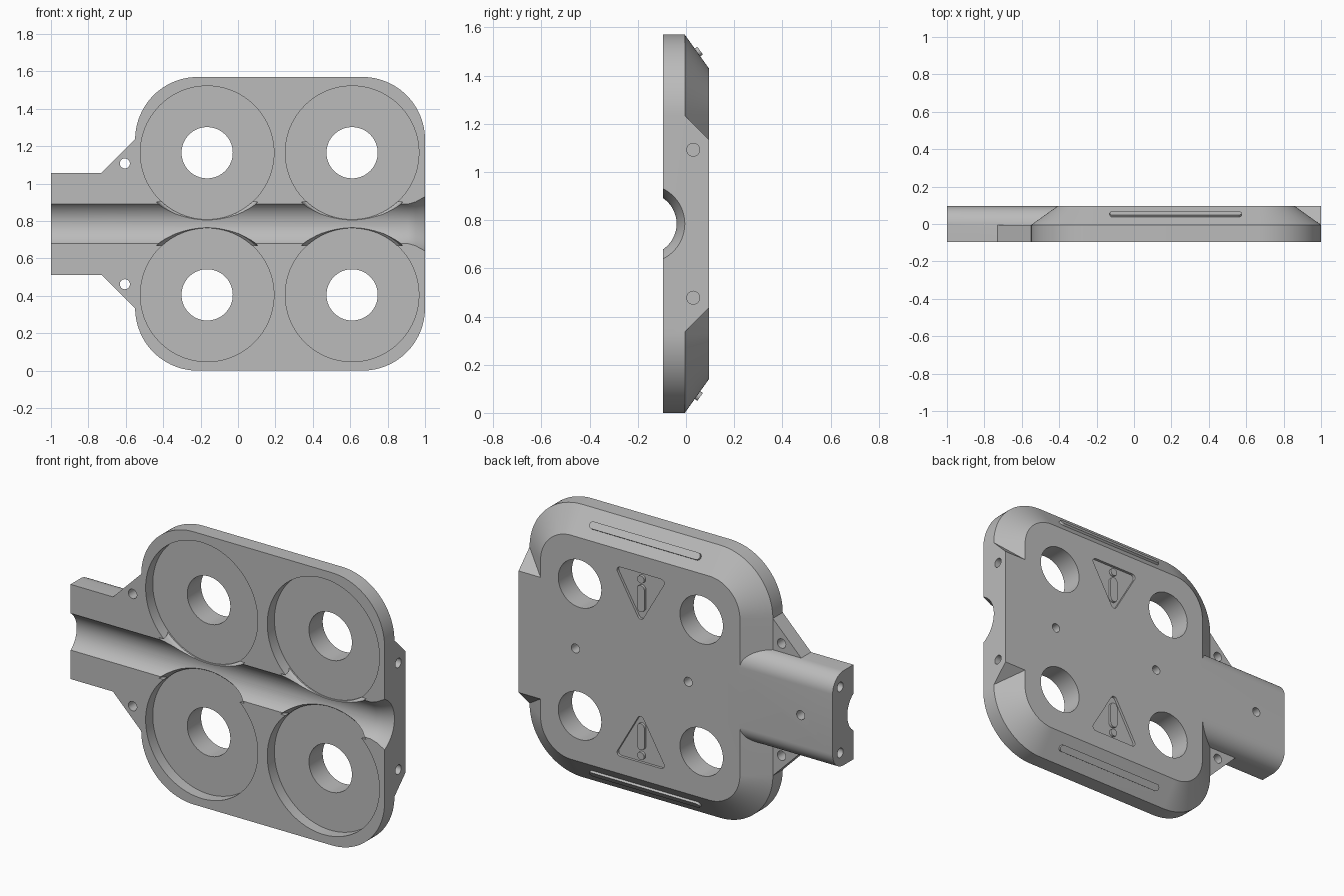
import bpy, bmesh, math
from mathutils import Vector

cube = bpy.data.objects.get("Cube")
if cube:
    bpy.data.objects.remove(cube, do_unlink=True)

MID_Z, MID_X = 0.785, 0.2225      # symmetry height, body centre
FRONT, STEP, BACK = -0.095, -0.005, 0.095

grey = bpy.data.materials.new("plain grey")
grey.use_nodes = True
grey.diffuse_color = (0.5, 0.5, 0.5, 1)
grey.node_tree.nodes["Principled BSDF"].inputs["Base Color"].default_value = (0.5, 0.5, 0.5, 1)


def arc(u, v, r, a0, a1, n):
    return [(u + r * math.cos(math.radians(a0 + (a1 - a0) * i / n)),
             v + r * math.sin(math.radians(a0 + (a1 - a0) * i / n))) for i in range(n + 1)]


def circle(u, v, r, n=64):
    return arc(u, v, r, 0, 360, n)[:-1]


def rounded(corners, r, n=8):
    """Outline around counter-clockwise corner centres, offset by r."""
    pts = []
    for i, (u, v) in enumerate(corners):
        pu, pv = corners[i - 1]
        nu, nv = corners[(i + 1) % len(corners)]
        a0 = math.degrees(math.atan2(v - pv, u - pu)) - 90
        a1 = math.degrees(math.atan2(nv - v, nu - u)) - 90
        pts += arc(u, v, r, a0, a0 + (a1 - a0) % 360, n)
    return pts


def along_y(pts, y):
    return [Vector((u, y, v)) for u, v in pts]


def along_x(pts, x):
    return [Vector((x, u, v)) for u, v in pts]


def loft(name, rings):
    """Closed solid through matching rings of points."""
    bm = bmesh.new()
    loops = [[bm.verts.new(p) for p in ring] for ring in rings]
    for a, b in zip(loops, loops[1:]):
        for i in range(len(a)):
            bm.faces.new((a[i - 1], a[i], b[i], b[i - 1]))
    bm.faces.new(loops[0])
    bm.faces.new(loops[-1])
    bmesh.ops.recalc_face_normals(bm, faces=bm.faces)
    mesh = bpy.data.meshes.new(name)
    bm.to_mesh(mesh)
    bm.free()
    mesh.materials.append(grey)
    obj = bpy.data.objects.new(name, mesh)
    bpy.context.collection.objects.link(obj)
    return obj


def prism_y(name, pts, y0, y1):
    return loft(name, [along_y(pts, y0), along_y(pts, y1)])


def prism_x(name, pts, x0, x1):
    return loft(name, [along_x(pts, x0), along_x(pts, x1)])


def combine(target, tool, operation):
    mod = target.modifiers.new(tool.name, 'BOOLEAN')
    mod.operation, mod.solver, mod.object = operation, 'EXACT', tool
    bpy.context.view_layer.objects.active = target
    bpy.ops.object.modifier_apply(modifier=mod.name)
    bpy.data.objects.remove(tool, do_unlink=True)


# Rounded plate with a sloped rim at the back
x0, x1, z0, z1, R, inset = -0.55, 1.0, 0.0, 1.57, 0.335, 0.14
centres = [(x0 + R, z0 + R), (x1 - R, z0 + R), (x1 - R, z1 - R), (x0 + R, z1 - R)]
outer = rounded(centres, R, 24)
inner = rounded(centres, R - inset, 24)
body = loft("pad_housing", [along_y(outer, FRONT), along_y(outer, STEP), along_y(inner, BACK)])


def add(tool):
    combine(body, tool, 'UNION')


def cut(tool):
    combine(body, tool, 'DIFFERENCE')


# Cable neck with rounded back edges
h = 0.2725
neck = [(FRONT, MID_Z - h)] + arc(STEP, MID_Z - h + 0.1, 0.1, -90, 0, 12) \
    + arc(STEP, MID_Z + h - 0.1, 0.1, 0, 90, 12) + [(FRONT, MID_Z + h)]
add(prism_x("neck", neck, -1, -0.3))

# Gussets between neck and plate
half = [(-0.73, 0.2725), (-0.55, 0.4525), (-0.4, 0.4525)]
gusset = [(x, MID_Z + z) for x, z in half] + [(x, MID_Z - z) for x, z in reversed(half)]
add(prism_y("gussets", gusset, FRONT, STEP))

# Full-depth end block with tapered sides
end = [(-0.05, MID_Z - 0.45), (STEP, MID_Z - 0.45), (BACK, MID_Z - 0.35),
       (BACK, MID_Z + 0.35), (STEP, MID_Z + 0.45), (-0.05, MID_Z + 0.45)]
add(prism_x("end_block", end, 0.6, 1))

# Cable channel, flaring at the end block
profile = [(-1.1, 0.128), (0.91, 0.128), (0.95, 0.138), (1.0, 0.162), (1.03, 0.18)]
cut(loft("channel", [along_x(circle(-0.167, MID_Z, r, 96), x) for x, r in profile]))

for s in (-1, 1):
    for x in (-0.165, 0.61):
        z = MID_Z + s * 0.38
        # Round pocket, softened lip at the channel, through hole
        cut(prism_y("pocket", circle(x, z, 0.357, 96), -0.2, -0.03))
        lip = [along_y(arc(x, z, r, -s * 90 - 46, -s * 90 + 46, 24), y)
               for r, y in ((0.38, -0.11), (0.376, -0.075), (0.368, -0.05), (0.352, -0.033))]
        cut(loft("lip", lip))
        cut(prism_y("hole", circle(x, z, 0.137), -0.2, 0.2))

    # Screw holes in gussets, neck end and end block
    cut(prism_y("gusset_hole", circle(-0.605, MID_Z + s * 0.323, 0.027, 24), -0.2, 0.2))
    cut(prism_x("neck_hole", circle(0.025, MID_Z + s * 0.19, 0.027, 24), -1.1, -0.92))
    cut(prism_x("end_hole", circle(0.03, MID_Z + s * 0.307, 0.027, 24), 0.92, 1.1))

    # Sunken warning triangle with a raised mark
    tri = [(MID_X, MID_Z + s * 0.30), (MID_X + 0.13, MID_Z + s * 0.525), (MID_X - 0.13, MID_Z + s * 0.525)]
    cut(prism_y("triangle", rounded(tri[::s], 0.02), 0.08, 0.2))
    low, high = sorted((MID_Z + s * 0.345, MID_Z + s * 0.45))
    add(prism_y("mark_bar", rounded([(MID_X, low), (MID_X, high)], 0.024), 0.05, BACK))
    add(prism_y("mark_dot", circle(MID_X, MID_Z + s * 0.508, 0.022, 24), 0.05, BACK))

    # Raised grip rib on the sloped rim
    slope = Vector((0, 0.1, -0.14 * s)).normalized()
    normal = Vector((0, 0.14, 0.1 * s)).normalized()
    centre = Vector((MID_X, 0.048, MID_Z + s * 0.711))
    rib = rounded([(-0.3325, 0), (0.3325, 0)], 0.02)
    add(loft("grip_rib", [[centre + Vector((u, 0, 0)) + slope * v + normal * d for u, v in rib]
                          for d in (-0.03, 0.013)]))

# Blind holes along the back
for x in (0.638, -0.08, -0.797):
    cut(prism_y("back_hole", circle(x, MID_Z, 0.026, 24), 0.03, 0.2))

for obj in bpy.context.selected_objects:
    obj.select_set(False)
body.select_set(True)
bpy.context.view_layer.objects.active = body
bpy.ops.object.shade_smooth_by_angle(angle=math.radians(25))
